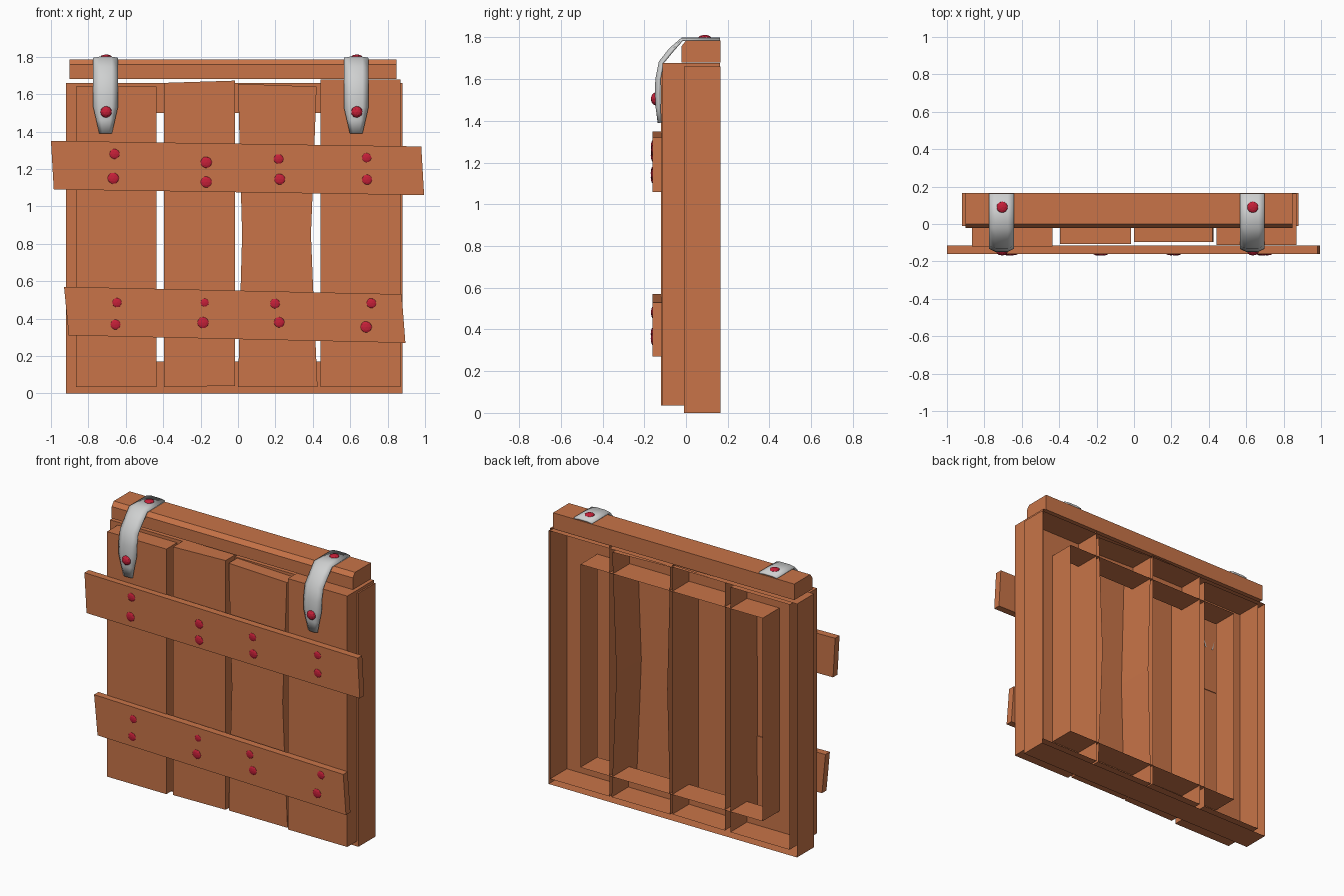
import bpy, bmesh
from mathutils import Matrix

cube = bpy.data.objects.get("Cube")
if cube:
    bpy.data.objects.remove(cube, do_unlink=True)


def material(name, rgb):
    mat = bpy.data.materials.new(name)
    mat.use_nodes = True
    mat.diffuse_color = (*rgb, 1)
    bsdf = mat.node_tree.nodes["Principled BSDF"]
    bsdf.inputs["Base Color"].default_value = (*rgb, 1)
    bsdf.inputs["Roughness"].default_value = 0.7
    return mat


WOOD = material("warm wood", (0.58, 0.175, 0.065))
STEEL = material("pale steel", (0.62, 0.63, 0.63))
RED = material("red rivet", (0.56, 0.014, 0.04))


def finish(name, bm, mat):
    bmesh.ops.recalc_face_normals(bm, faces=bm.faces)
    mesh = bpy.data.meshes.new(name)
    bm.to_mesh(mesh)
    bm.free()
    mesh.materials.append(mat)
    obj = bpy.data.objects.new(name, mesh)
    bpy.context.collection.objects.link(obj)
    return obj


def bridge(bm, a, b):
    for i in range(len(a)):
        j = (i + 1) % len(a)
        bm.faces.new((a[i], a[j], b[j], b[i]))


def board(name, outline, front, back, closed=True):
    """Extrude an (x, z) outline along y, optionally leaving the back open."""
    bm = bmesh.new()
    a = [bm.verts.new((x, front, z)) for x, z in outline]
    b = [bm.verts.new((x, back, z)) for x, z in outline]
    bm.faces.new(a)
    bridge(bm, a, b)
    if closed:
        bm.faces.new(b)
    return finish(name, bm, WOOD)


# Hollow frame: outer wall, front plate and inner wall, open at the back
def rect(bm, x0, x1, z0, z1, y):
    return [bm.verts.new((x, y, z)) for x, z in ((x0, z0), (x1, z0), (x1, z1), (x0, z1))]


bm = bmesh.new()
outer, inner = (-0.92, 0.88, 0, 1.66), (-0.67, 0.65, 0.17, 1.5)
rings = [rect(bm, *outer, 0.165), rect(bm, *outer, -0.01),
         rect(bm, *inner, -0.01), rect(bm, *inner, 0.165)]
for a, b in zip(rings, rings[1:]):
    bridge(bm, a, b)
finish("frame", bm, WOOD)

# Four upright planks, open at the back
planks = [
    (-0.12, [(-0.865, 0.035), (-0.435, 0.035), (-0.435, 1.64), (-0.865, 1.64)]),
    (-0.107, [(-0.395, 0.035), (-0.015, 0.04), (-0.015, 1.672), (-0.395, 1.66)]),
    (-0.095, [(0, 0.035), (0.425, 0.035), (0.4, 0.6), (0.39, 0.85), (0.4, 1.1), (0.42, 1.64),
              (0, 1.655), (0.015, 1.1), (0.022, 0.85), (0.015, 0.6)]),
    (-0.112, [(0.44, 0.035), (0.87, 0.035), (0.87, 1.678), (0.44, 1.678)]),
]
for i, (front, outline) in enumerate(planks):
    board(f"plank_{i + 1}", outline, front, 0.163, closed=False)

# Two tilted boards across the front
board("upper_crossboard", [(-0.985, 1.09), (0.995, 1.06), (0.98, 1.32), (-1, 1.35)], -0.161, -0.115)
board("lower_crossboard", [(-0.905, 0.31), (0.895, 0.27), (0.875, 0.53), (-0.93, 0.57)], -0.161, -0.115)

# Top beam with a chamfered front edge
bm = bmesh.new()
profile = [(0.165, 1.68), (-0.022, 1.68), (-0.022, 1.757), (0, 1.785), (0.165, 1.785)]
ends = [[bm.verts.new((x, y, z)) for y, z in profile] for x in (-0.9, 0.848)]
bridge(bm, *ends)
for end in ends:
    bm.faces.new(end)
finish("top_beam", bm, WOOD)


# Bent steel straps: (y, z, half width, edge setback in y, in z)
PATH = [(0.163, 1.8, 0.066, 0, 0.006), (-0.02, 1.8, 0.066, 0, 0.006),
        (-0.08, 1.748, 0.066, -0.01, 0.01), (-0.13, 1.685, 0.066, -0.014, 0.004),
        (-0.147, 1.6, 0.066, -0.016, 0), (-0.149, 1.53, 0.066, -0.016, 0),
        (-0.145, 1.46, 0.05, -0.014, 0), (-0.136, 1.39, 0.034, -0.01, 0)]


def strap(name, cx):
    bm = bmesh.new()
    rows = []
    for y, z, w, sy, sz in PATH:
        rows.append([bm.verts.new((cx + w * t, y - sy * s, z - sz * s))
                     for t, s in ((-1, 1), (-0.5, 0), (0.5, 0), (1, 1))])
    for a, b in zip(rows, rows[1:]):
        for i in range(3):
            bm.faces.new((a[i], b[i], b[i + 1], a[i + 1]))
    obj = finish(name, bm, STEEL)
    if obj.data.polygons[0].normal.z < 0:
        obj.data.flip_normals()
    thick = obj.modifiers.new("thickness", "SOLIDIFY")
    thick.thickness = 0.012
    thick.offset = -1
    bpy.ops.object.select_all(action="DESELECT")
    obj.select_set(True)
    bpy.context.view_layer.objects.active = obj
    bpy.ops.object.shade_smooth_by_angle(angle=0.8)


# Low-poly domed rivets, flattened along one axis
def rivet(name, centre, radius, squash):
    bm = bmesh.new()
    bmesh.ops.create_icosphere(bm, subdivisions=2, radius=radius)
    bm.transform(Matrix.Translation(centre) @ Matrix.Diagonal((*squash, 1)))
    finish(name, bm, RED)


for side, cx in (("right", -0.708), ("left", 0.632)):
    strap(f"{side}_strap", cx)
    rivet(f"{side}_strap_front_rivet", (cx + 0.003, -0.147, 1.505), 0.031, (1, 0.7, 1))
    rivet(f"{side}_strap_top_rivet", (cx + 0.003, 0.09, 1.798), 0.031, (1, 1, 0.45))

spots = [(-0.66, 1.28, 0.029), (-0.667, 1.15, 0.032), (-0.17, 1.235, 0.032), (-0.17, 1.13, 0.032),
         (0.217, 1.253, 0.028), (0.223, 1.145, 0.031), (0.688, 1.26, 0.027), (0.69, 1.143, 0.029),
         (-0.647, 0.485, 0.027), (-0.655, 0.368, 0.029), (-0.178, 0.485, 0.024), (-0.187, 0.378, 0.032),
         (0.198, 0.48, 0.028), (0.22, 0.38, 0.03), (0.713, 0.482, 0.028), (0.685, 0.355, 0.032)]
for i, (x, z, r) in enumerate(spots):
    rivet(f"board_rivet_{i + 1}", (x, -0.158, z), r, (1, 0.35, 1))
